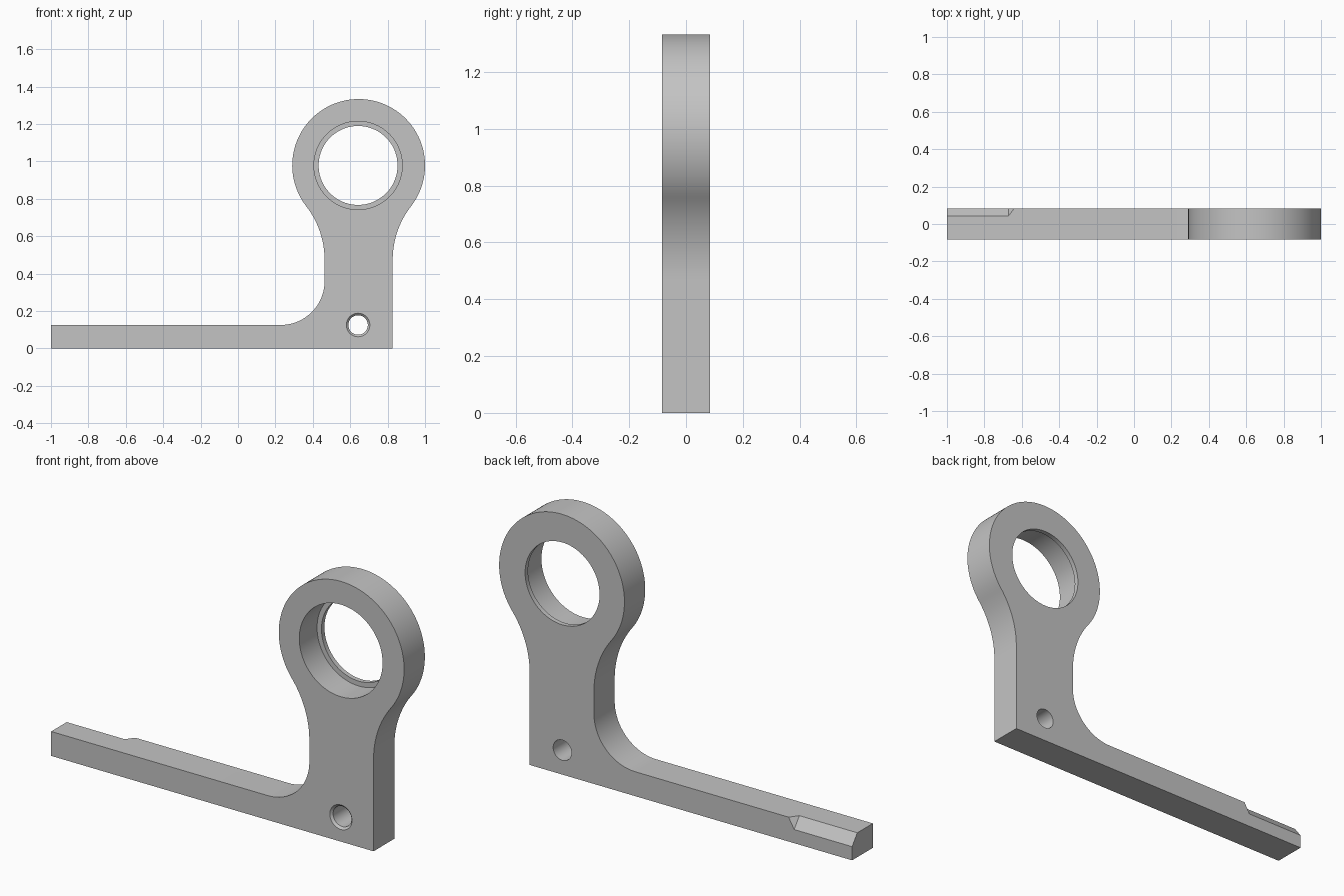
import bpy, bmesh
from math import pi, cos, sin, acos, sqrt
from mathutils import Vector

cube = bpy.data.objects.get("Cube")
if cube:
    bpy.data.objects.remove(cube, do_unlink=True)

HALF = 0.084            # half thickness of the plate
CX, CZ, R = 0.645, 0.978, 0.355   # ring
POST = 0.182            # half width of the upright
NECK = 0.47             # neck fillet radius
ARM = 0.125             # arm height
ELBOW = 0.235           # fillet between arm and upright

grey = bpy.data.materials.new("plain grey")
grey.use_nodes = True
grey.diffuse_color = (0.55, 0.55, 0.55, 1)
grey.node_tree.nodes["Principled BSDF"].inputs["Base Color"].default_value = (0.55, 0.55, 0.55, 1)


def arc(cx, cz, r, a, b, n):
    return [(cx + r * cos(a + (b - a) * i / n), cz + r * sin(a + (b - a) * i / n))
            for i in range(n + 1)]


def make_object(name, bm):
    bmesh.ops.recalc_face_normals(bm, faces=bm.faces)
    mesh = bpy.data.meshes.new(name)
    bm.to_mesh(mesh)
    bm.free()
    mesh.materials.append(grey)
    obj = bpy.data.objects.new(name, mesh)
    bpy.context.collection.objects.link(obj)
    return obj


def turned_cutter(name, x, z, rings, n):
    """Round cutter along y from (y, radius) pairs."""
    bm = bmesh.new()
    loops = [[bm.verts.new((px, y, pz)) for px, pz in arc(x, z, r, 0, 2 * pi, n)[:-1]]
             for y, r in rings]
    for a, b in zip(loops, loops[1:]):
        for i in range(n):
            j = (i + 1) % n
            bm.faces.new((a[i], a[j], b[j], b[i]))
    bm.faces.new(loops[0])
    bm.faces.new(loops[-1])
    return make_object(name, bm)


# Outline: arm, elbow, upright, neck fillets and ring
reach = POST + NECK
t = acos(reach / (R + NECK))                      # angle of the neck joint
neck_z = CZ - sqrt((R + NECK) ** 2 - reach ** 2)
outline = [(-1, 0), (CX + POST, 0)]
outline += arc(CX + reach, neck_z, NECK, pi, pi - t, 20)
outline += arc(CX, CZ, R, -t, pi + t, 96)[1:]
outline += arc(CX - reach, neck_z, NECK, t, 0, 20)[1:]
outline += arc(CX - POST - ELBOW, ARM + ELBOW, ELBOW, 0, -pi / 2, 24)
outline += [(-1, ARM)]

bm = bmesh.new()
face = bm.faces.new([bm.verts.new((x, -HALF, z)) for x, z in outline])
ext = bmesh.ops.extrude_face_region(bm, geom=[face])
bmesh.ops.translate(bm, vec=(0, 2 * HALF, 0),
                    verts=[v for v in ext["geom"] if isinstance(v, bmesh.types.BMVert)])
bracket = make_object("ring_bracket", bm)

# Stepped ring bore with a thin lip at the back
lip = HALF - 0.024
bore = turned_cutter("ring_bore_cutter", CX - 0.003, CZ,
                     [(-0.2, 0.236), (lip, 0.236), (lip, 0.211), (0.2, 0.211)], 96)

# Small bolt hole, chamfered at the front
bolt = turned_cutter("bolt_hole_cutter", CX - 0.003, ARM,
                     [(-HALF - 0.01, 0.073), (-HALF + 0.011, 0.052), (0.2, 0.052)], 48)

# Bevel along the back top edge of the arm tip, with a slanted end
a = Vector((-0.672, 0.042, ARM))
b = Vector((-0.672, HALF, 0.07))
c = Vector((-0.64, HALF, ARM))
mid = (a + b) / 2
tri = [mid + (p - mid) * 3 for p in (a, b, c)]
bm = bmesh.new()
for p in tri:
    bm.verts.new(p)
    bm.verts.new((-1.1, p.y, p.z))
bmesh.ops.convex_hull(bm, input=bm.verts)
tip = make_object("tip_bevel_cutter", bm)

# Cut, then drop the cutters
bpy.context.view_layer.objects.active = bracket
bracket.select_set(True)
for cutter in (bore, bolt, tip):
    mod = bracket.modifiers.new(cutter.name, "BOOLEAN")
    mod.operation = "DIFFERENCE"
    mod.solver = "EXACT"
    mod.object = cutter
    bpy.ops.object.modifier_apply(modifier=mod.name)
    bpy.data.objects.remove(cutter, do_unlink=True)

bpy.ops.object.shade_smooth_by_angle(angle=pi / 6)
